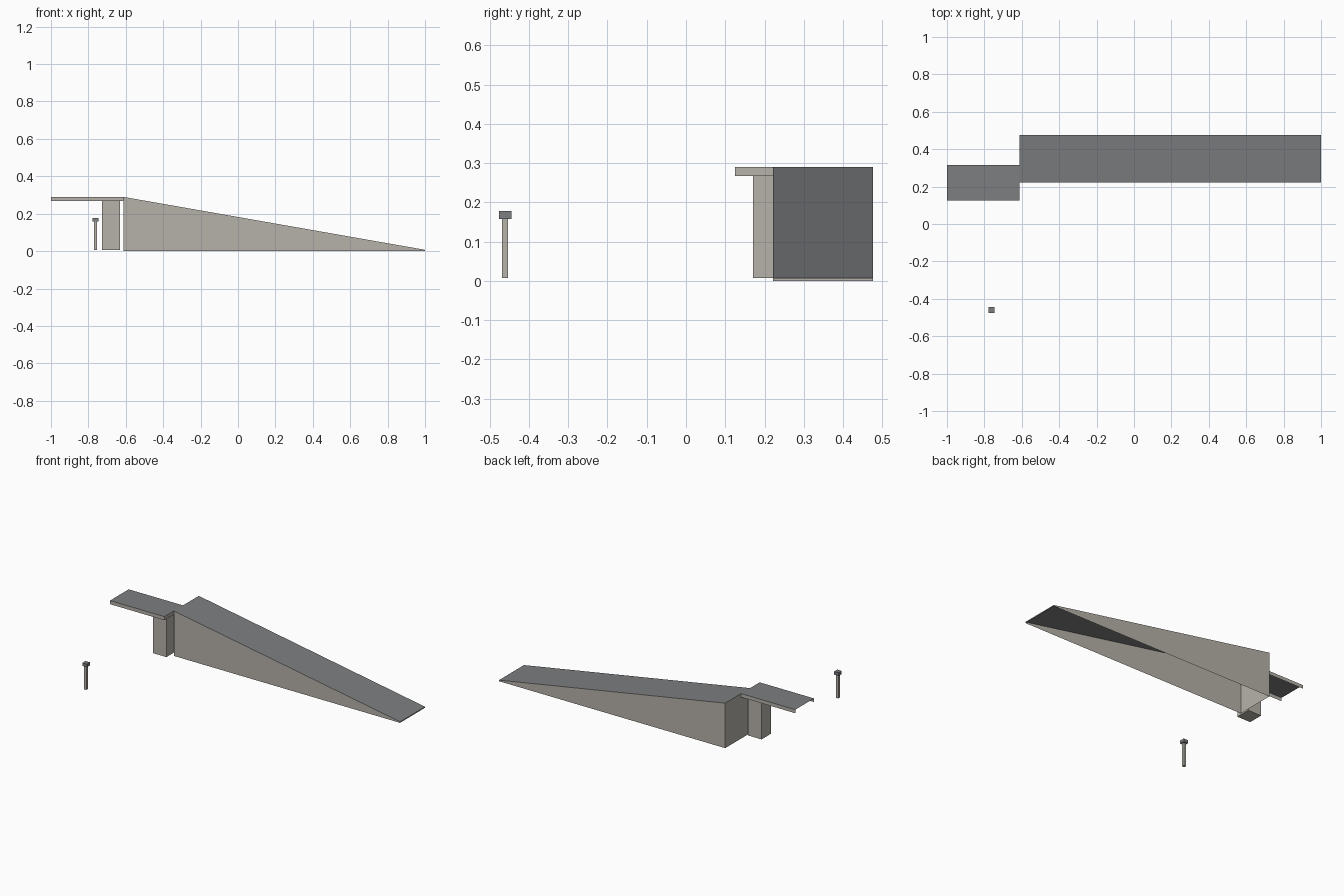
import bpy, bmesh
from mathutils import Vector

if "Cube" in bpy.data.objects:
    bpy.data.objects.remove(bpy.data.objects["Cube"])


def material(name, rgb):
    m = bpy.data.materials.new(name)
    m.diffuse_color = (*rgb, 1)
    m.use_nodes = True
    m.node_tree.nodes["Principled BSDF"].inputs["Base Color"].default_value = m.diffuse_color
    return m


CONCRETE = material("warm_concrete", (0.47, 0.445, 0.40))
ASPHALT = material("grey_asphalt", (0.205, 0.21, 0.218))


def prism(name, profile, y0, y1, mats, open_dirs=()):
    """Extrude an xz profile along y; drop faces pointing along open_dirs.
    Upward faces take the second material."""
    bm = bmesh.new()
    face = bm.faces.new([bm.verts.new((x, y0, z)) for x, z in profile])
    ext = bmesh.ops.extrude_face_region(bm, geom=[face])
    moved = [v for v in ext["geom"] if isinstance(v, bmesh.types.BMVert)]
    bmesh.ops.translate(bm, verts=moved, vec=(0, y1 - y0, 0))
    bmesh.ops.recalc_face_normals(bm, faces=bm.faces)
    bm.normal_update()
    for f in bm.faces:
        f.material_index = len(mats) - 1 if f.normal.z > 0.5 else 0
    drop = [f for f in bm.faces
            if any(f.normal.dot(Vector(d)) > 0.99 for d in open_dirs)]
    bmesh.ops.delete(bm, geom=drop, context='FACES')
    me = bpy.data.meshes.new(name)
    bm.to_mesh(me)
    bm.free()
    for m in mats:
        me.materials.append(m)
    ob = bpy.data.objects.new(name, me)
    bpy.context.collection.objects.link(ob)
    return ob


def box(name, x0, x1, y0, y1, z0, z1, mats, open_dirs=()):
    return prism(name, [(x0, z0), (x1, z0), (x1, z1), (x0, z1)],
                 y0, y1, mats, open_dirs)


DOWN, LEFT = (0, 0, -1), (-1, 0, 0)

# Sloping ramp, hollow and open underneath
prism("ramp", [(-0.613, 0), (1, 0), (1, 0.007), (-0.613, 0.29)],
      0.222, 0.476, [CONCRETE, ASPHALT], [DOWN])

# Raised deck with a thin skirt, open below and at its outer end
box("deck", -1, -0.613, 0.125, 0.315, 0.267, 0.29,
    [CONCRETE, ASPHALT], [DOWN, LEFT])

# Pillar under the deck
box("deck_pillar", -0.726, -0.63, 0.171, 0.268, 0.007, 0.288, [CONCRETE])

# Small free-standing post with a square cap
box("small_post", -0.769, -0.753, -0.469, -0.453, 0.007, 0.16, [CONCRETE])
box("small_post_cap", -0.777, -0.745, -0.476, -0.444, 0.158, 0.178, [ASPHALT])
